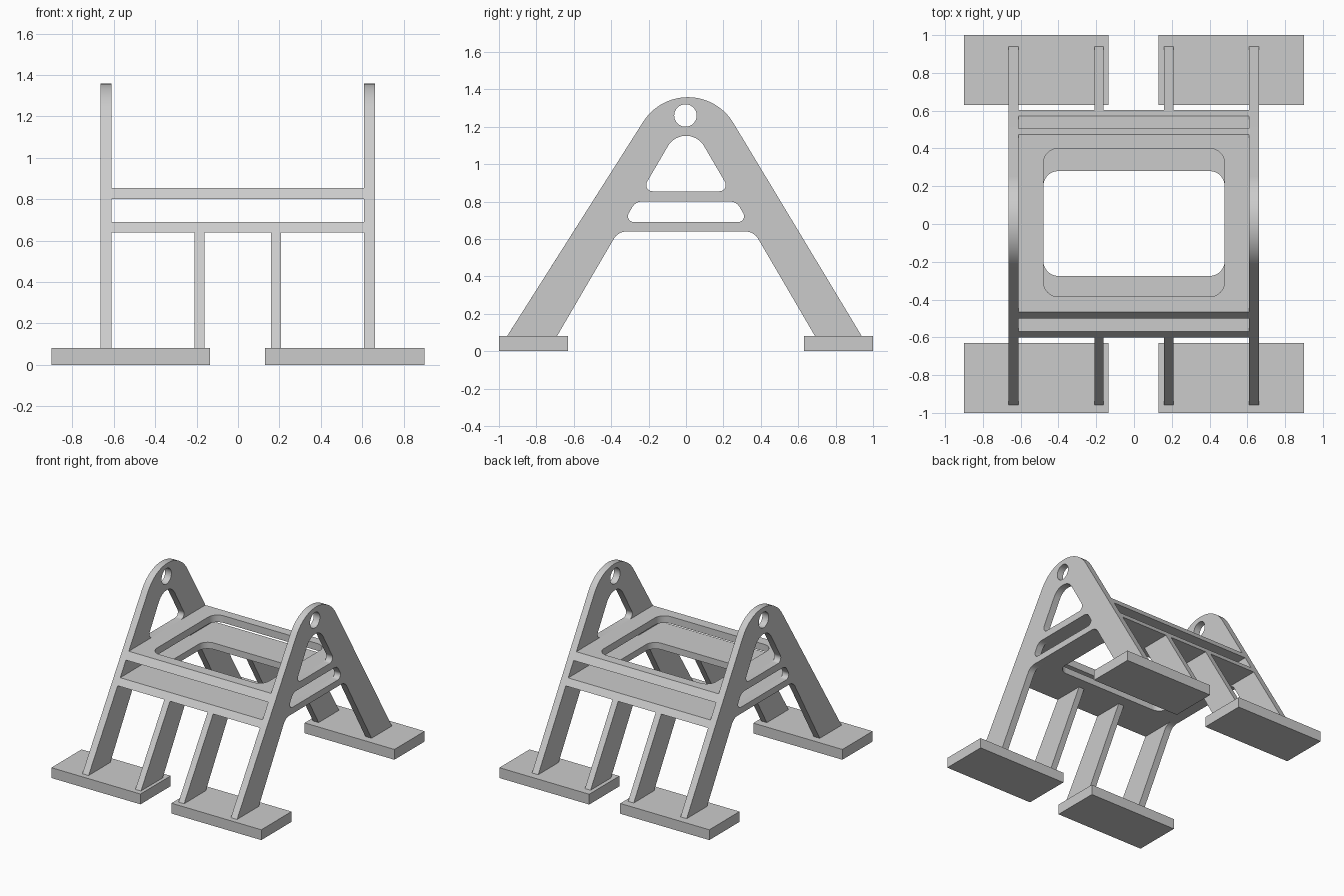
import bpy, bmesh, math
from mathutils import Vector

cube = bpy.data.objects.get("Cube")
if cube:
    bpy.data.objects.remove(cube, do_unlink=True)

# One plain grey for the whole stand
grey = bpy.data.materials.new("plain_grey")
grey.use_nodes = True
grey.diffuse_color = (0.6, 0.6, 0.6, 1)
grey.node_tree.nodes["Principled BSDF"].inputs["Base Color"].default_value = (0.6, 0.6, 0.6, 1)

FOOT_TOP = 0.08
LOW, LOW_TOP = 0.64, 0.69       # lower deck
HIGH, HIGH_TOP = 0.80, 0.855    # upper deck


# Slanted leg edges: y position at height z
def front_edge(z):
    return -0.957 + (z - FOOT_TOP) / 1.575


def back_edge(z):
    return 0.94 - (z - FOOT_TOP) / 1.66


def inner_edge(z):
    return 0.69 - (z - FOOT_TOP) / 1.713


def rounded(corners, steps=12):
    """Turn (u, v, radius) corners into a loop of points with filleted corners."""
    loop = []
    for i, (u, v, r) in enumerate(corners):
        p = Vector((u, v))
        if r == 0:
            loop.append(p)
            continue
        a = (Vector(corners[i - 1][:2]) - p).normalized()
        b = (Vector(corners[(i + 1) % len(corners)][:2]) - p).normalized()
        half = a.angle(b) / 2
        centre = p + (a + b).normalized() * (r / math.sin(half))
        start = p + a * (r / math.tan(half)) - centre
        end = p + b * (r / math.tan(half)) - centre
        sweep = start.angle(end)
        for k in range(steps + 1):
            t = k / steps
            loop.append(centre + (start * math.sin((1 - t) * sweep)
                                  + end * math.sin(t * sweep)) / math.sin(sweep))
    return loop


def circle(u, v, r, n=40):
    return [Vector((u + r * math.cos(math.tau * k / n), v + r * math.sin(math.tau * k / n)))
            for k in range(n)]


def prism(name, loops, axis, lo, hi, reshape=None):
    """Extrude an outline with holes along x or z."""
    bm = bmesh.new()
    caps = ([], [])
    for loop in loops:
        rings = []
        for t in (lo, hi):
            rings.append([bm.verts.new((t, p.x, p.y) if axis == "x" else (p.x, p.y, t))
                          for p in loop])
        n = len(loop)
        for i in range(n):
            j = (i + 1) % n
            bm.faces.new((rings[0][i], rings[0][j], rings[1][j], rings[1][i]))
            for cap, ring in zip(caps, rings):
                cap.append(bm.edges.get((ring[i], ring[j])))
    for cap in caps:
        bmesh.ops.triangle_fill(bm, use_beauty=True, edges=cap)
    if reshape:
        for v in bm.verts:
            reshape(v)
    bmesh.ops.recalc_face_normals(bm, faces=bm.faces)
    mesh = bpy.data.meshes.new(name)
    bm.to_mesh(mesh)
    bm.free()
    mesh.materials.append(grey)
    obj = bpy.data.objects.new(name, mesh)
    bpy.context.collection.objects.link(obj)
    bpy.ops.object.select_all(action="DESELECT")
    obj.select_set(True)
    bpy.context.view_layer.objects.active = obj
    bpy.ops.object.shade_smooth_by_angle(angle=math.radians(30))
    return obj


def box_loop(u0, u1, v0, v1, r=0):
    return rounded([(u0, v0, r), (u1, v0, r), (u1, v1, r), (u0, v1, r)])


# Side frames: A-shaped plates with an eye, a triangular window and a slot
leg_in, beam_in = inner_edge(FOOT_TOP), inner_edge(LOW)
outline = rounded([
    (front_edge(FOOT_TOP), FOOT_TOP, 0), (0.0165, 1.613, 0.283),
    (back_edge(FOOT_TOP), FOOT_TOP, 0), (leg_in, FOOT_TOP, 0),
    (beam_in, LOW, 0.08), (-beam_in, LOW, 0.08), (-leg_in, FOOT_TOP, 0)], 20)
tri = inner_edge(HIGH_TOP)
window = rounded([(-tri, HIGH_TOP, 0.034), (tri, HIGH_TOP, 0.034), (0, 1.262, 0.112)])
s0, s1 = inner_edge(LOW_TOP), inner_edge(HIGH)
slot = rounded([(-s0, LOW_TOP, 0.032), (s0, LOW_TOP, 0.032), (s1, HIGH, 0.06), (-s1, HIGH, 0.06)])
eye = circle(-0.003, 1.26, 0.06)
for side, x0, x1 in (("right", -0.664, -0.611), ("left", 0.609, 0.662)):
    prism(side + "_side_frame", [outline, window, slot, eye], "x", x0, x1)


# Decks: open plates whose front and back edges follow the leg slope
def slope_ends(v):
    if abs(v.co.x) > 0.6:
        v.co.y = front_edge(v.co.z) if v.co.y < 0 else back_edge(v.co.z)


for name, z0, z1, y0, y1 in (("lower_deck", LOW, LOW_TOP, -0.275, 0.28),
                             ("upper_deck", HIGH, HIGH_TOP, -0.385, 0.40)):
    plate = box_loop(-0.611, 0.609, front_edge(z0), back_edge(z0))
    prism(name, [plate, box_loop(-0.48, 0.48, y0, y1, 0.08)], "z", z0, z1, slope_ends)

# Inner legs and foot pads at the four corners
for end, edge, s in (("front", front_edge, -1), ("back", back_edge, 1)):
    leg = rounded([(edge(FOOT_TOP), FOOT_TOP, 0), (s * leg_in, FOOT_TOP, 0),
                   (s * beam_in, LOW, 0), (edge(LOW), LOW, 0)])
    for side, x0, x1, f0, f1 in (("right", -0.21, -0.162, -0.90, -0.136),
                                 ("left", 0.16, 0.208, 0.13, 0.90)):
        prism(f"{end}_{side}_inner_leg", [leg], "x", x0, x1)
        y0, y1 = sorted((s * 0.63, s))
        prism(f"{end}_{side}_foot_pad", [box_loop(f0, f1, y0, y1)], "z", 0, FOOT_TOP)
